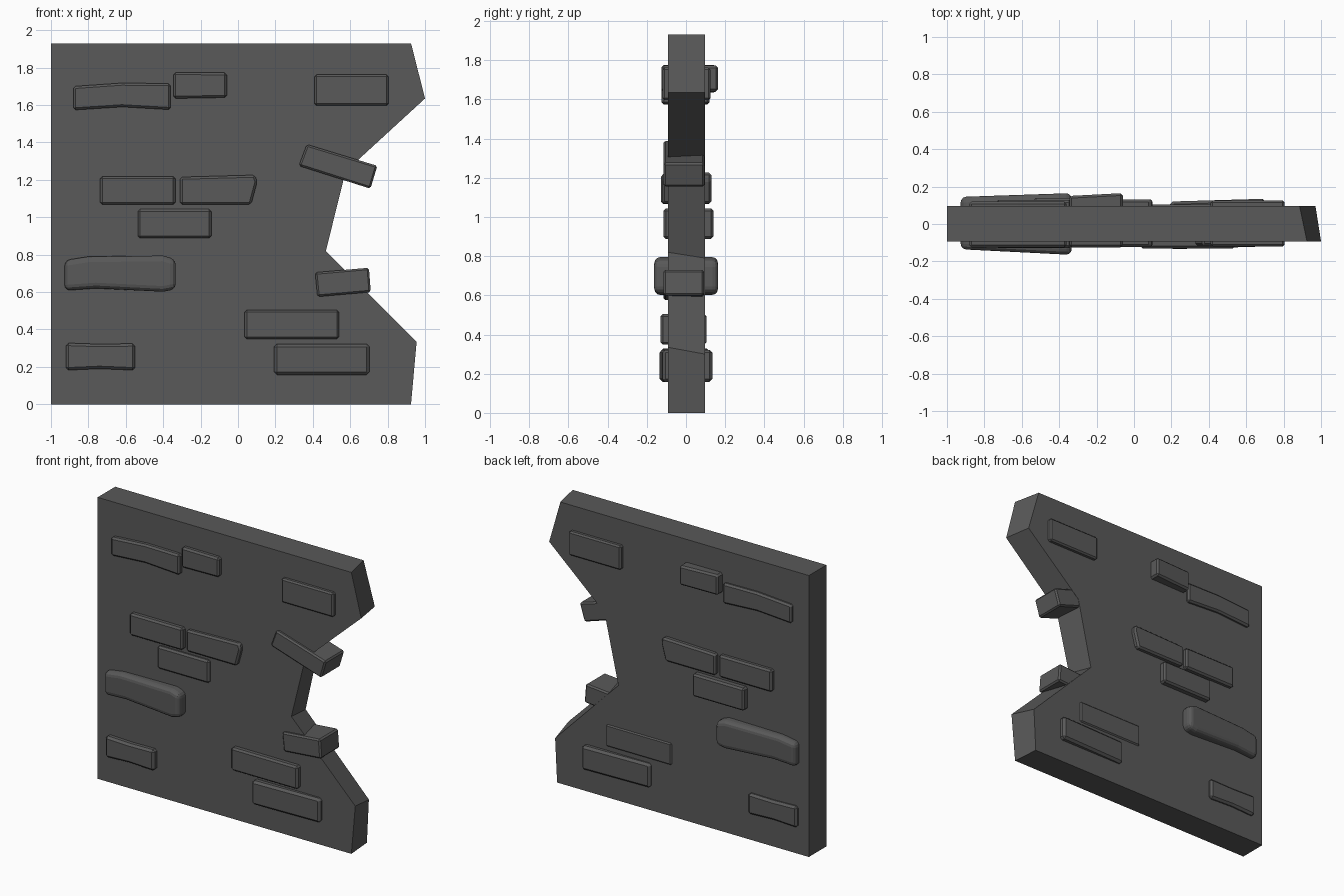
import bpy, bmesh

grey = bpy.data.materials.new("dark grey stone")
grey.diffuse_color = (0.1, 0.1, 0.1, 1)


def prism(name, front, back, y0, y1, bevel=0.0):
    """Solid between a front outline and a back outline (x, z).
    y0 / y1 may be (left, right) pairs for tilted faces."""
    xs = [p[0] for p in front]
    lo, span = min(xs), max(xs) - min(xs)

    def depth(y, x):
        return y if not isinstance(y, tuple) else y[0] + (y[1] - y[0]) * (x - lo) / span

    bm = bmesh.new()
    f = [bm.verts.new((x, depth(y0, x), z)) for x, z in front]
    b = [bm.verts.new((x, depth(y1, x), z)) for x, z in back]
    bm.faces.new(f)
    bm.faces.new(b[::-1])
    n = len(f)
    for i in range(n):
        j = (i + 1) % n
        bm.faces.new((f[j], f[i], b[i], b[j]))
    bmesh.ops.recalc_face_normals(bm, faces=bm.faces)
    me = bpy.data.meshes.new(name)
    bm.to_mesh(me)
    bm.free()
    ob = bpy.data.objects.new(name, me)
    bpy.context.collection.objects.link(ob)
    me.materials.append(grey)
    if bevel:
        m = ob.modifiers.new("bevel", "BEVEL")
        m.width = bevel
        m.segments = 1 if bevel < 0.02 else 3
        m.limit_method = 'ANGLE'
    return ob


def box(x0, x1, z0, z1):
    return [(x0, z0), (x1, z0), (x1, z1), (x0, z1)]


# broken wall slab, back outline slightly smaller on the broken side
wall_front = [(-1, 0), (0.925, 0), (0.955, 0.335), (0.47, 0.82),
              (0.575, 1.245), (1.0, 1.635), (0.925, 1.93), (-1, 1.93)]
wall_back = [(-1, 0), (0.91, 0), (0.925, 0.30), (0.445, 0.79),
             (0.55, 1.26), (0.97, 1.635), (0.885, 1.93), (-1, 1.93)]
prism("wall", wall_front, wall_back, -0.093, 0.097)

# bricks running through the wall: outline, front y, back y, bevel
bricks = [
    ([(-0.88, 1.573), (-0.62, 1.59), (-0.36, 1.575), (-0.36, 1.715),
      (-0.62, 1.718), (-0.88, 1.70)], -0.125, 0.12, 0.012),
    ([(-0.345, 1.635), (-0.06, 1.64), (-0.06, 1.773), (-0.345, 1.775)],
     -0.125, (0.15, 0.165), 0.012),
    (box(0.41, 0.805, 1.597, 1.762), -0.12, 0.125, 0.01),
    ([(0.325, 1.275), (0.708, 1.153), (0.745, 1.275), (0.368, 1.39)], -0.115, 0.095, 0.01),
    (box(-0.737, -0.335, 1.067, 1.218), -0.128, 0.128, 0.012),
    ([(-0.31, 1.068), (0.07, 1.068), (0.103, 1.19), (0.09, 1.226), (-0.31, 1.215)],
     -0.122, 0.13, 0.012),
    (box(-0.535, -0.142, 0.888, 1.043), -0.115, 0.14, 0.012),
    ([(0.425, 0.575), (0.71, 0.60), (0.70, 0.73), (0.412, 0.705)], -0.115, 0.092, 0.01),
    (box(0.035, 0.54, 0.348, 0.505), -0.13, 0.105, 0.012),
    (box(0.193, 0.703, 0.158, 0.322), (-0.135, -0.12), (0.12, 0.135), 0.015),
    ([(-0.92, 0.182), (-0.74, 0.19), (-0.55, 0.182), (-0.55, 0.325),
      (-0.74, 0.322), (-0.92, 0.328)], -0.13, 0.12, 0.014),
]
for i, (outline, y0, y1, bev) in enumerate(bricks):
    prism(f"brick_{i + 1}", outline, outline, y0, y1, bev)

# large worn stone with rounded edges
stone = [(-0.927, 0.608), (-0.76, 0.62), (-0.40, 0.602), (-0.333, 0.615),
         (-0.333, 0.775), (-0.40, 0.795), (-0.80, 0.79), (-0.927, 0.77)]
prism("worn_stone", stone, stone, (-0.135, -0.165), (0.145, 0.165), 0.03)
